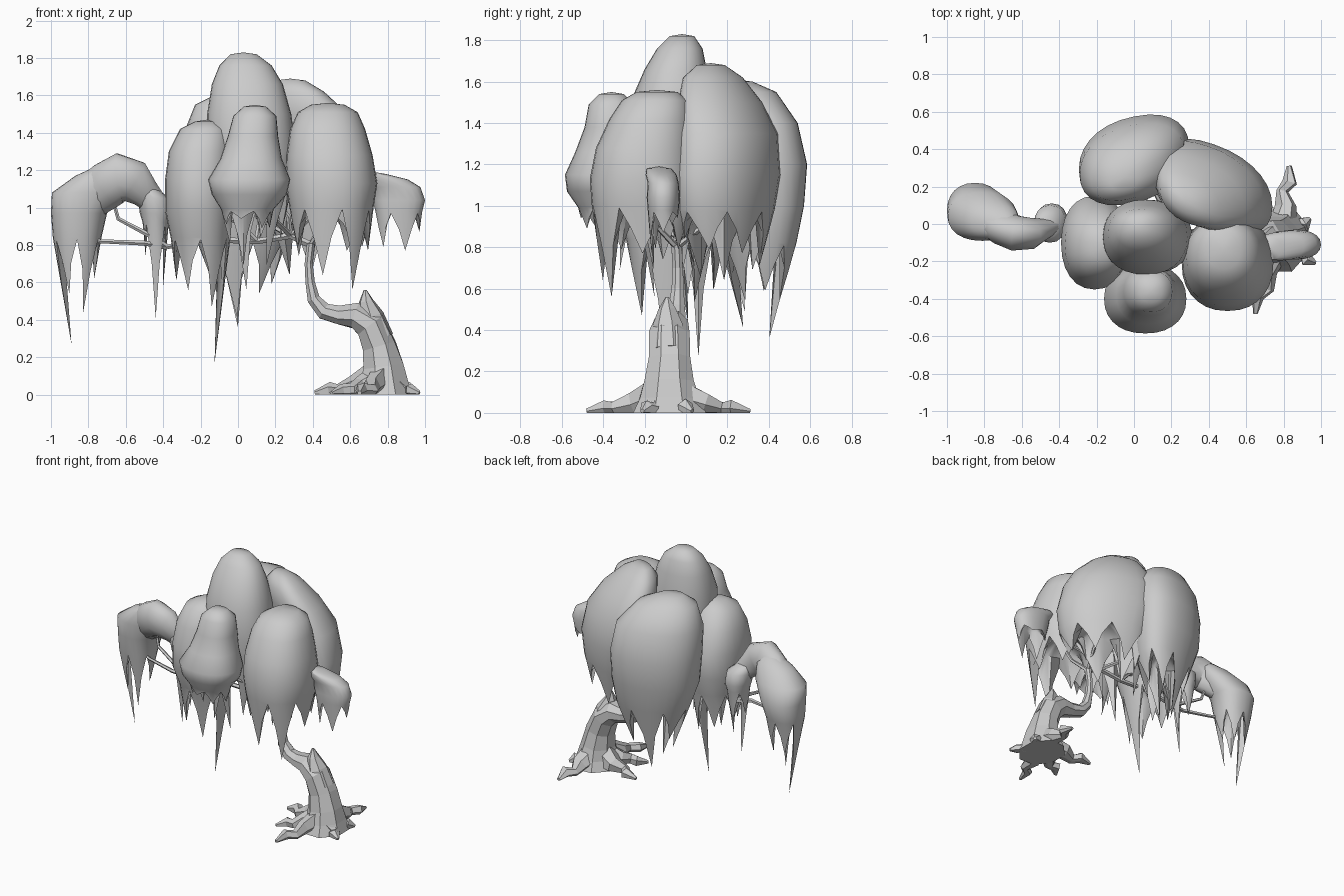
import bpy, bmesh, math, random
from mathutils import Vector

random.seed(4)


def finish(name, bm, smooth):
    bmesh.ops.recalc_face_normals(bm, faces=bm.faces)
    me = bpy.data.meshes.new(name)
    bm.to_mesh(me)
    bm.free()
    ob = bpy.data.objects.new(name, me)
    bpy.context.collection.objects.link(ob)
    if smooth:
        bpy.ops.object.select_all(action='DESELECT')
        bpy.context.view_layer.objects.active = ob
        ob.select_set(True)
        bpy.ops.object.shade_smooth_by_angle(angle=math.radians(55))
    return ob


def bridge(bm, a, b):
    n = len(a)
    for i in range(n):
        bm.faces.new((a[i], a[(i + 1) % n], b[(i + 1) % n], b[i]))


def fan(bm, ring, p):
    c = bm.verts.new(p)
    for i in range(len(ring)):
        bm.faces.new((ring[i], ring[(i + 1) % len(ring)], c))


def tube(name, pts, sides=6, jitter=0.0, wide=1.0, smooth=False):
    """Limb through (x, y, z, radius) points."""
    bm = bmesh.new()
    P = [Vector(p[:3]) for p in pts]
    d = P[-1] - P[0]
    ref = Vector((0, 0, 1)) if abs(d.y) > 0.6 * d.length else Vector((0, 1, 0))
    rings = []
    for i, p in enumerate(P):
        t = (P[min(i + 1, len(P) - 1)] - P[max(i - 1, 0)]).normalized()
        u = (ref - t * ref.dot(t)).normalized()
        v = t.cross(u)
        ring = []
        for k in range(sides):
            a = math.tau * (k + 0.5) / sides
            r = pts[i][3] * (1 + random.uniform(-jitter, jitter))
            q = p + u * r * wide * math.cos(a) + v * r * math.sin(a)
            q.z = max(q.z, 0)
            ring.append(bm.verts.new(q))
        rings.append(ring)
    for a, b in zip(rings, rings[1:]):
        bridge(bm, a, b)
    bm.faces.new(rings[0])
    bm.faces.new(rings[-1])
    return finish(name, bm, smooth)


def foliage(name, rings, tips, lean=0.2, shear=0.0):
    """Drooping dome from (z, cx, cy, rx, ry) rings; hem ends in spikes leaning
    inward, one per tip height, counter-clockwise starting at +x."""
    bm = bmesh.new()
    n = 4 * len(tips)

    def sq(v):  # slightly squared ellipse
        return math.copysign(abs(v) ** 0.9, v)

    def loop(cx, cy, rx, ry, zf, sf=lambda k: 1):
        out = []
        for k in range(n):
            a = math.tau * k / n
            dx, dy = rx * sf(k) * sq(math.cos(a)), ry * sf(k) * sq(math.sin(a))
            out.append(bm.verts.new((cx + dx, cy + dy + shear * dx, zf(k))))
        return out
    loops = [loop(cx, cy, rx, ry, lambda k: z) for z, cx, cy, rx, ry in rings]
    z, cx, cy, rx, ry = rings[-1]
    fan(bm, loops[0], (rings[0][1], rings[0][2], rings[0][0] + 0.01))

    # hem: tip, slope, notch, slope
    def depth(k):
        return (z - tips[((k + 2) // 4) % len(tips)]) * (1, 0.42, 0, 0.42)[k % 4]
    loops.append(loop(cx, cy, rx, ry, lambda k: z - 0.01 - depth(k),
                      lambda k: max(0.2, 0.98 - lean * depth(k) * 2 / (rx + ry))))
    # recessed underside
    loops.append(loop(cx, cy, rx * 0.6, ry * 0.6, lambda k: z + 0.02))
    for a, b in zip(loops, loops[1:]):
        bridge(bm, a, b)
    fan(bm, loops[-1], (cx, cy, z + 0.12))
    return finish(name, bm, True)


# Foliage clumps
foliage("crown_top", [
    (1.82, .03, -.02, .07, .06), (1.76, .04, -.03, .14, .11), (1.66, .05, -.05, .19, .15),
    (1.5, .06, -.07, .225, .2), (1.3, .07, -.07, .24, .2), (1.12, .07, -.07, .22, .19)],
    [.85, .8, .7, .85, .75, .57, .7])
foliage("crown_front", [
    (1.54, .09, -.36, .06, .06), (1.49, .09, -.36, .115, .11), (1.38, .08, -.36, .135, .13),
    (1.26, .07, -.38, .165, .155), (1.15, .06, -.4, .22, .185), (1.07, .06, -.4, .2, .175),
    (.99, .05, -.39, .14, .13)],
    [.9, .85, .7, .82, .92, .95, .9])
foliage("crown_right", [
    (1.55, .48, -.14, .09, .1), (1.51, .48, -.15, .16, .16), (1.42, .48, -.17, .2, .2),
    (1.28, .49, -.2, .23, .235), (1.13, .5, -.21, .245, .255), (1.0, .5, -.21, .225, .245)],
    [.78, .8, .85, .75, .8, .65, .57], .12)
foliage("crown_right_tail", [
    (1.18, .73, -.13, .06, .06), (1.15, .78, -.12, .13, .075), (1.11, .84, -.11, .135, .075),
    (1.04, .86, -.11, .14, .08), (.98, .86, -.11, .125, .075)],
    [.88, .95, .92, .8, .78], .1)
foliage("crown_left", [
    (1.46, -.17, -.12, .06, .07), (1.42, -.18, -.12, .13, .14), (1.3, -.2, -.11, .17, .2),
    (1.15, -.21, -.1, .18, .25), (.98, -.21, -.1, .18, .25), (.84, -.2, -.09, .16, .2)],
    [.18, .55, .6, .62, .57, .48], .14)
foliage("crown_back_right", [
    (1.68, .28, .12, .08, .06), (1.62, .3, .13, .16, .13), (1.5, .35, .165, .24, .18),
    (1.35, .4, .2, .29, .215), (1.15, .43, .2, .31, .225), (.98, .44, .19, .28, .21)],
    [.8, .78, .72, .7, .65, .66, .85], .25, -.35)
foliage("crown_back", [
    (1.6, -.05, .25, .08, .07), (1.55, -.04, .28, .19, .15), (1.4, -.01, .32, .28, .21),
    (1.2, 0, .35, .295, .225), (1.0, 0, .355, .285, .205), (.82, .02, .35, .24, .175)],
    [.6, .55, .37, .6, .5, .42, .55], .3, .2)
foliage("crown_far_left", [
    (1.22, -.70, -.01, .06, .05), (1.17, -.74, .01, .13, .09),
    (1.08, -.81, .04, .185, .13), (.97, -.85, .07, .15, .15), (.84, -.86, .06, .13, .125)],
    [.63, .6, .6, .28, .55, .45], .17)
foliage("crown_far_left_inner", [
    (1.1, -.48, -.02, .05, .06), (1.05, -.45, 0, .085, .1), (.97, -.44, .01, .085, .1),
    (.92, -.44, .01, .07, .09)],
    [.58, .7, .75, .42], .1)
tube("crown_far_left_arch", [
    (-.42, 0, 1.0, .06), (-.5, -.03, 1.08, .085), (-.56, -.05, 1.14, .12),
    (-.63, -.05, 1.16, .135), (-.70, -.02, 1.12, .13), (-.78, .03, 1.06, .12)], 12, 0, .72, True)

# Trunk bending into the slim stem
tube("trunk", [
    (.78, -.08, 0, .16), (.78, -.08, .07, .135), (.775, -.08, .15, .115), (.755, -.08, .26, .095),
    (.71, -.08, .37, .092), (.63, -.07, .425, .075), (.54, -.06, .425, .054),
    (.46, -.05, .445, .048), (.405, -.045, .51, .036), (.385, -.04, .6, .027),
    (.378, -.04, .7, .023), (.39, -.045, .81, .024)], 8, .04, 1.15)
tube("trunk_horn", [(.75, -.08, .3, .085), (.71, -.085, .42, .07), (.685, -.09, .5, .04),
                    (.68, -.09, .56, .008)], 7, .03, 1.1)

# Roots: start on the trunk base, knobbly and tapering outward
for i, (x, y) in enumerate([(.83, .31), (.65, -.48), (.97, -.21), (.41, .0),
                            (.5, -.27), (.94, .03)]):
    def at(t, side):
        return (.78 + (x - .78) * t + side * (y + .08), -.08 + (y + .08) * t - side * (x - .78))
    tube(f"root_{i + 1}", [(*at(.15, 0), .08, .08), (*at(.45, .03), .04, .055),
                           (*at(.65, -.05), .02, .035), (*at(.78, .05), .022, .04),
                           (*at(1, 0), .008, .012)], 6, .2)

# Branches fanning out into the foliage
S = (.39, -.045, .8)
L = (-.38, -.03, .79)
M = (.28, -.04, .85)
branches = [
    [S, M, (.1, -.03, .82), (-.18, -.03, .83), L],
    [L, (-.5, -.06, .81), (-.74, 0, .82), (-.85, .06, .9)],
    [L, (-.47, -.05, .85), (-.64, -.02, .94), (-.68, 0, 1.08)],
    [(-.18, -.03, .83), (-.28, .05, .9), (-.44, .02, 1.0)],
    [M, (.27, -.06, .95), (.1, -.08, 1.2)],
    [M, (.2, -.15, .93), (.08, -.36, 1.08)],
    [M, (.15, .1, .92), (.02, .33, 1.0)],
    [S, (.44, .08, .9), (.45, .2, 1.08)],
    [S, (.46, -.14, .9), (.53, -.22, 1.1)],
    [M, (.38, -.06, .94), (.55, -.1, 1.0)],
    [(.1, -.03, .82), (0, -.06, .92), (-.18, -.1, 1.0)],
    [(.1, -.03, .82), (.12, .06, .95), (.2, .12, 1.1)],
]
for i, b in enumerate(branches):
    r = .02 if i == 0 else .016
    tube(f"branch_{i + 1}", [(*p, r - .007 * j / (len(b) - 1)) for j, p in enumerate(b)], 5)
